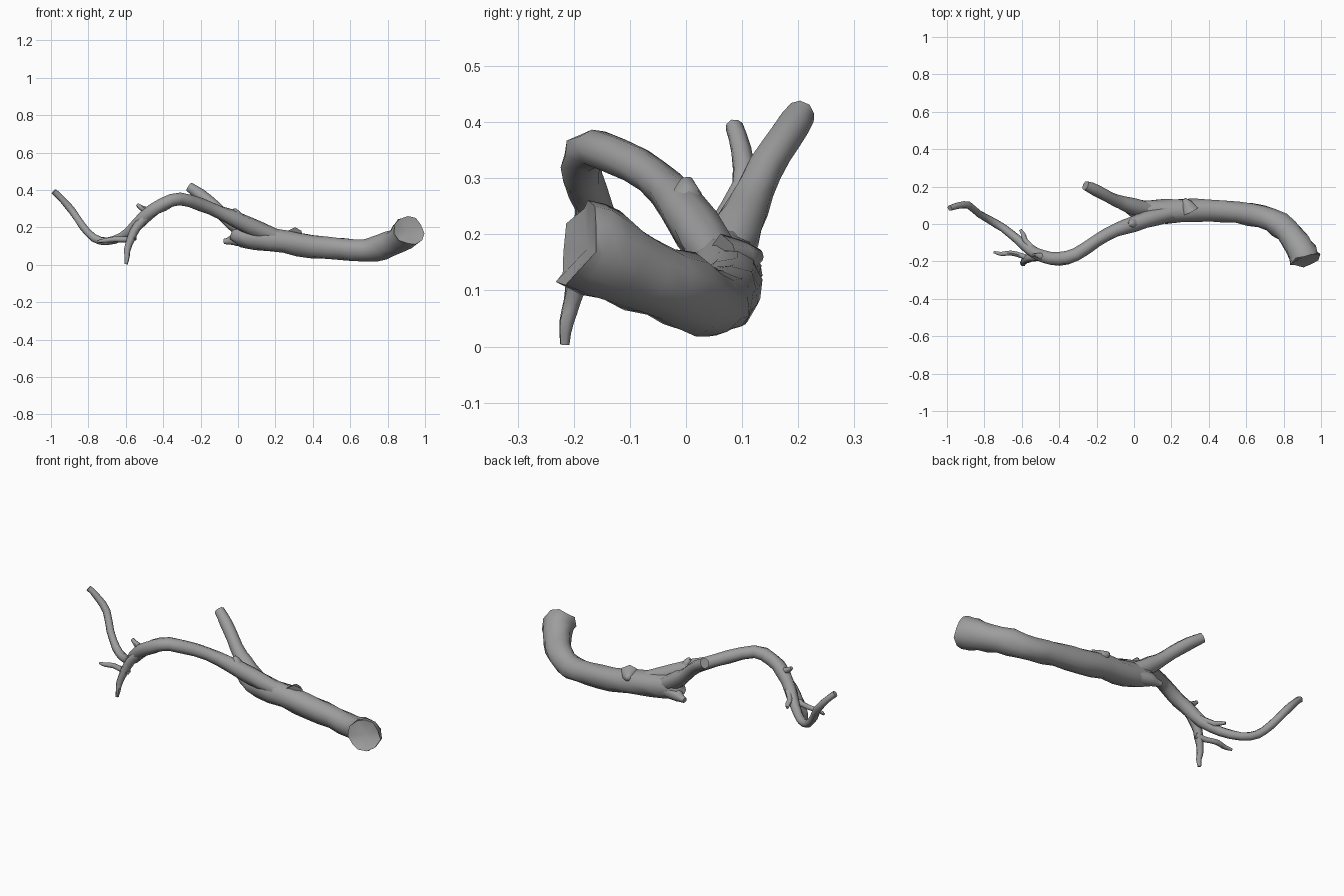
import bpy, bmesh, math, random
from mathutils import Vector

if "Cube" in bpy.data.objects:
    bpy.data.objects.remove(bpy.data.objects["Cube"])

random.seed(4)

bark = bpy.data.materials.new("bark")
bark.diffuse_color = (.34, .34, .34, 1)
bark.use_nodes = True
bark.node_tree.nodes["Principled BSDF"].inputs["Base Color"].default_value = bark.diffuse_color


def catmull(a, b, c, d, t):
    return 0.5 * (2 * b + (c - a) * t + (2 * a - 5 * b + 4 * c - d) * t * t
                  + (3 * b - a - 3 * c + d) * t ** 3)


def limb(name, pts, sides=8, steps=2, rough=0.07, ragged=0.0, hollow=0.0):
    """Tapered tube through (x, y, z, radius) points, lightly roughened."""
    P = [Vector(p) for p in pts]
    P = [2 * P[0] - P[1]] + P + [2 * P[-1] - P[-2]]
    path = [catmull(*P[i:i + 4], s / steps)
            for i in range(len(P) - 3) for s in range(steps)] + [P[-2]]
    centres = [Vector(p[:3]) for p in path]
    bm = bmesh.new()
    rings, normal = [], Vector((0, 0, 1))
    for i, c in enumerate(centres):
        tan = (centres[min(i + 1, len(path) - 1)] - centres[max(i - 1, 0)]).normalized()
        normal = (normal - tan * normal.dot(tan)).normalized()
        side = tan.cross(normal)
        if i == 0:
            start_tan = tan
        ring = []
        for k in range(sides):
            a = 2 * math.pi * k / sides
            r = path[i][3] * (1 + random.uniform(-rough, rough))
            along = random.uniform(-ragged, ragged) if i == 0 else 0
            ring.append(bm.verts.new(c + (normal * math.cos(a) + side * math.sin(a)) * r + tan * along))
        rings.append(ring)
    for r0, r1 in zip(rings, rings[1:]):
        for k in range(sides):
            j = (k + 1) % sides
            bm.faces.new((r0[k], r0[j], r1[j], r1[k]))
    # broken ends as fans of triangles, the first one optionally sunken
    for ring, c in ((rings[0], centres[0] + start_tan * hollow), (rings[-1], centres[-1])):
        mid = bm.verts.new(c)
        for k in range(sides):
            bm.faces.new((ring[k], ring[(k + 1) % sides], mid))
    bmesh.ops.recalc_face_normals(bm, faces=bm.faces)
    mesh = bpy.data.meshes.new(name)
    bm.to_mesh(mesh)
    bm.free()
    mesh.materials.append(bark)
    obj = bpy.data.objects.new(name, mesh)
    bpy.context.collection.objects.link(obj)
    bpy.ops.object.select_all(action='DESELECT')
    obj.select_set(True)
    bpy.context.view_layer.objects.active = obj
    bpy.ops.object.shade_smooth_by_angle(angle=math.radians(62))
    return obj


# thick trunk, from the broken butt to the fork
limb("trunk", [(.915, -.192, .183, .083), (.897, -.148, .165, .079), (.85, -.075, .128, .07),
               (.78, -.005, .1, .067), (.68, .04, .078, .063), (.55, .063, .088, .059),
               (.4, .075, .098, .06), (.25, .072, .122, .062), (.1, .065, .142, .064),
               (.02, .075, .152, .054), (-.03, .088, .165, .032)],
     sides=11, rough=.08, ragged=.012, hollow=.02)

# long thin branch that carries on to the tip
limb("main_branch", [(.27, .07, .13, .035), (.12, .04, .182, .046), (0, .002, .238, .043),
                     (-.1, -.035, .282, .035), (-.2, -.09, .322, .034), (-.31, -.165, .354, .035),
                     (-.4, -.187, .325, .037), (-.48, -.175, .275, .035), (-.55, -.142, .205, .031),
                     (-.62, -.085, .152, .024), (-.7, -.022, .125, .022), (-.77, .02, .143, .021),
                     (-.83, .055, .205, .02), (-.885, .1, .285, .02), (-.94, .098, .35, .018),
                     (-.985, .085, .393, .016)])

# broken side branch at the fork
limb("side_branch", [(.11, .07, .14, .04), (.01, .088, .2, .045), (-.06, .112, .252, .038),
                     (-.13, .14, .315, .033), (-.2, .178, .375, .032), (-.26, .205, .415, .027)],
     sides=9, hollow=.0)

# snapped stub under the fork and knots on the bark
limb("fork_stub", [(.06, .085, .135, .04), (-.01, .103, .135, .035), (-.045, .112, .128, .022),
                   (-.075, .118, .125, .014)], sides=7)
limb("trunk_knot", [(.3, .07, .15, .05), (.28, .11, .158, .03), (.27, .134, .163, .01)], sides=7, steps=1)
limb("branch_knot", [(.01, .0, .235, .035), (-.015, .002, .275, .026), (-.02, .0, .3, .01)], sides=7, steps=1)

# small twigs
limb("upper_twig", [(-.46, -.178, .28, .024), (-.505, -.17, .298, .017), (-.54, -.165, .322, .009)], sides=6)
limb("back_twig", [(-.54, -.14, .21, .024), (-.58, -.09, .185, .015), (-.59, -.06, .175, .013),
                   (-.607, -.03, .17, .008)], sides=6)
limb("drooping_twig", [(-.48, -.175, .265, .026), (-.54, -.178, .205, .024), (-.57, -.188, .145, .022),
                       (-.592, -.203, .08, .017), (-.592, -.213, .045, .014), (-.598, -.216, .004, .009)], sides=6)
limb("forked_twig", [(-.55, -.188, .15, .018), (-.6, -.17, .135, .015), (-.66, -.155, .136, .015),
                     (-.71, -.16, .13, .012), (-.75, -.15, .125, .007)], sides=6)
